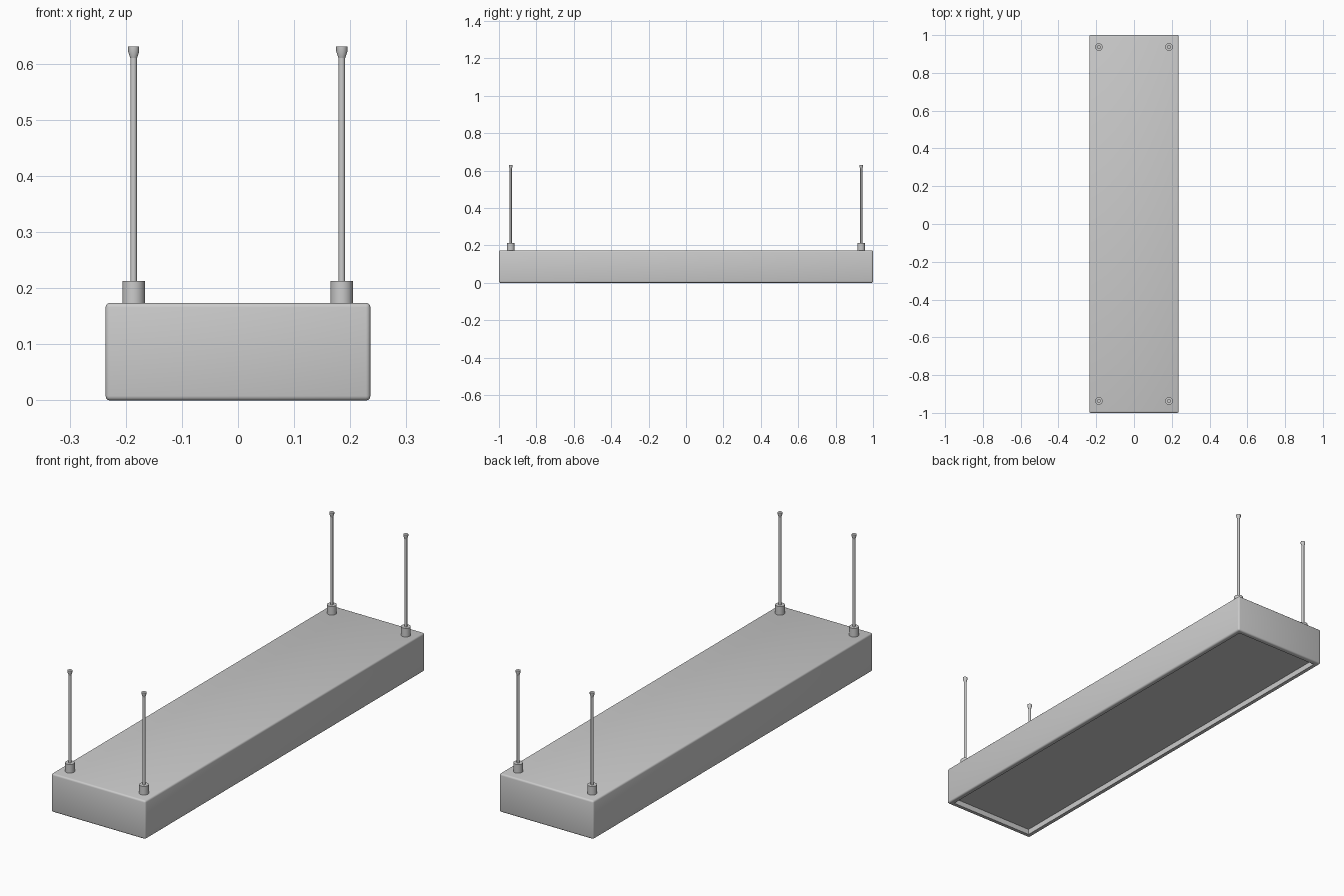
import bpy, bmesh, math

if "Cube" in bpy.data.objects:
    bpy.data.objects.remove(bpy.data.objects["Cube"])

HX, HY, H = 0.236, 1.0, 0.174   # housing half sizes and height
RIM, DEPTH = 0.028, 0.025       # recess on the underside


def add_object(name, bm):
    bmesh.ops.recalc_face_normals(bm, faces=bm.faces)
    mesh = bpy.data.meshes.new(name)
    bm.to_mesh(mesh)
    bm.free()
    ob = bpy.data.objects.new(name, mesh)
    bpy.context.collection.objects.link(ob)
    bpy.ops.object.select_all(action='DESELECT')
    ob.select_set(True)
    bpy.context.view_layer.objects.active = ob
    bpy.ops.object.shade_smooth_by_angle(angle=math.radians(35))
    return ob


def lathe(name, profile, x, y, sides=24):
    bm = bmesh.new()
    rings = []
    for r, z in profile:
        rings.append([bm.verts.new((x + r * math.cos(2 * math.pi * i / sides),
                                    y + r * math.sin(2 * math.pi * i / sides), z))
                      for i in range(sides)])
    for a, b in zip(rings, rings[1:]):
        for i in range(sides):
            j = (i + 1) % sides
            bm.faces.new((a[i], a[j], b[j], b[i]))
    bm.faces.new(rings[0][::-1])
    bm.faces.new(rings[-1])
    return add_object(name, bm)


# Housing: rounded box with a recessed light panel underneath
bm = bmesh.new()
bmesh.ops.create_cube(bm, size=1)
for v in bm.verts:
    v.co = (v.co.x * 2 * HX, v.co.y * 2 * HY, (v.co.z + 0.5) * H)
bmesh.ops.bevel(bm, geom=bm.edges[:], offset=0.008, segments=3, profile=0.5,
                affect='EDGES')
bm.normal_update()
bottom = max((f for f in bm.faces if f.normal.z < -0.99), key=lambda f: f.calc_area())
bmesh.ops.inset_region(bm, faces=[bottom], thickness=RIM - 0.008)
panel = bmesh.ops.extrude_discrete_faces(bm, faces=[bottom])["faces"][0]
for v in panel.verts:
    v.co.z += DEPTH
add_object("housing", bm)

# Four suspension sets: collar, cable and flared cable end
for x in (-0.186, 0.185):
    for y in (-0.937, 0.937):
        tag = ("left" if x < 0 else "right") + ("_front" if y < 0 else "_back")
        lathe("collar_" + tag, [(0.02, H - 0.002), (0.02, 0.213)], x, y, 32)
        lathe("cable_" + tag, [(0.006, 0.205), (0.006, 0.615)], x, y, 16)
        lathe("cable_end_" + tag,
              [(0.006, 0.61), (0.007, 0.613), (0.010, 0.622), (0.010, 0.631)], x, y, 20)
